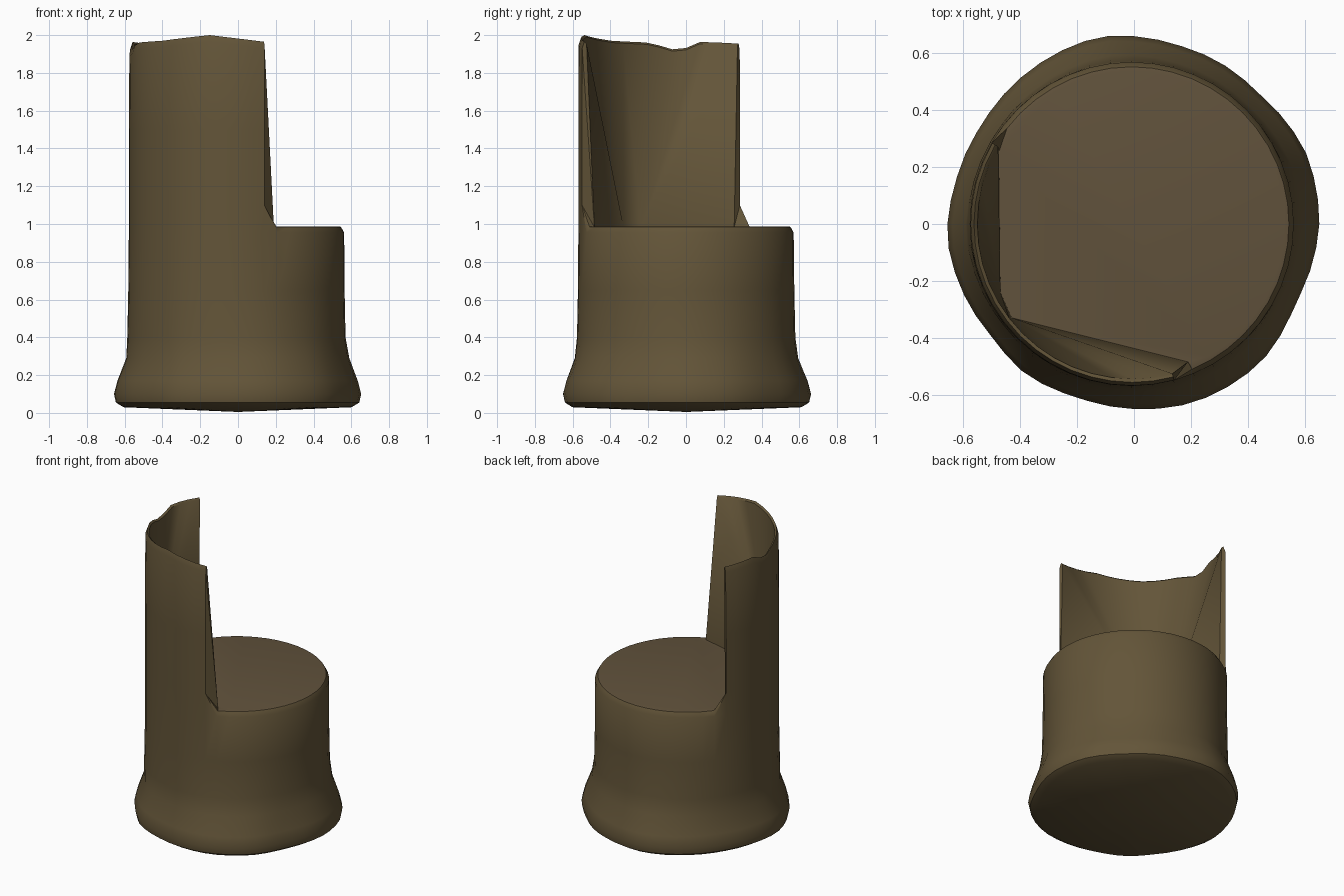
import bpy, bmesh, math

if "Cube" in bpy.data.objects:
    bpy.data.objects.remove(bpy.data.objects["Cube"])

N = 48
FIRST, LAST = 20, 38          # columns that rise into the backrest
NEAR_A, NEAR_B = LAST + 1, FIRST - 1


def lerp_table(table, a):
    for (a0, v0), (a1, v1) in zip(table, table[1:]):
        if a0 <= a <= a1:
            return v0 + (v1 - v0) * (a - a0) / (a1 - a0)
    return table[-1][1]


# root flare radius by angle, and backrest top height by angle
FLARE = [(0, .652), (23, .655), (46, .635), (62, .644), (76, .648), (100, .67), (126, .652),
         (147, .64), (167, .645), (184, .66), (198, .651), (219, .638), (234, .652),
         (252, .642), (272, .652), (288, .662), (313, .66), (334, .633), (360, .652)]
CREST = [(150, 1.955), (172, 1.965), (184, 1.915), (200, 1.96), (225, 1.97),
         (255, 2.0), (285, 1.965)]


def ang(i):
    return (i % N) * 360 / N


def polar(i, r, z, dx=0.0):
    a = math.radians(ang(i))
    return (r * math.cos(a) + dx, r * math.sin(a), z)


def material(name, color):
    m = bpy.data.materials.new(name)
    m.diffuse_color = color
    m.use_nodes = True
    m.node_tree.nodes["Principled BSDF"].inputs["Base Color"].default_value = m.diffuse_color
    return m


def finish(bm, name, mat):
    bmesh.ops.recalc_face_normals(bm, faces=bm.faces)
    me = bpy.data.meshes.new(name)
    bm.to_mesh(me)
    bm.free()
    ob = bpy.data.objects.new(name, me)
    bpy.context.collection.objects.link(ob)
    me.materials.append(mat)
    bpy.ops.object.select_all(action='DESELECT')
    ob.select_set(True)
    bpy.context.view_layer.objects.active = ob
    bpy.ops.object.shade_smooth_by_angle(angle=math.radians(40))
    return ob


bark = material("bark", (0.125, 0.09, 0.04, 1))
wood = material("cut_wood", (0.12, 0.085, 0.045, 1))

# stump wall: rings of (z, radius, share of the irregular flare)
bm = bmesh.new()
RINGS = [(.03, .60, 1), (.055, .64, 1), (.10, .65, 1), (.17, .632, 1), (.29, .588, .6),
         (.40, .577, .2), (.65, .572, .15), (.955, .570, 0), (.985, .553, 0)]
rings = []
for z, r, w in RINGS:
    rings.append([bm.verts.new(polar(i, r * (1 + w * (lerp_table(FLARE, ang(i)) / .65 - 1)), z,
                                     -.008 if z > .3 else 0)) for i in range(N)])
for k, (lo, hi) in enumerate(zip(rings, rings[1:])):
    for i in range(N):
        j = (i + 1) % N
        if k == len(rings) - 2 and NEAR_B <= i <= LAST:
            continue              # backrest replaces the rim here
        bm.faces.new((lo[i], lo[j], hi[j], hi[i]))

# underside
centre = bm.verts.new((0, 0, .005))
for i in range(N):
    bm.faces.new((rings[0][(i + 1) % N], rings[0][i], centre))

# backrest outer face and thin top edge
wall, rim = rings[-2], rings[-1]
cols = range(FIRST, LAST + 1)
levels = [{i: wall[i] for i in cols}]
for r, z in ((.570, 1.10), (.570, 1.5)):
    levels.append({i: bm.verts.new(polar(i, r, z, -.008)) for i in cols})
for r, dz in ((.569, -.035), (.557, 0), (.545, -.01)):
    levels.append({i: bm.verts.new(polar(i, r, lerp_table(CREST, ang(i)) + dz, -.006))
                   for i in cols})
for lo, hi in zip(levels, levels[1:]):
    for i in range(FIRST, LAST):
        bm.faces.new((lo[i], lo[i + 1], hi[i + 1], hi[i]))

# backrest inner face: two flat ends and a curved fan between them
SEAT_Z = .983
P = bm.verts.new((-.43, -.33, SEAT_Z))
Q = bm.verts.new((-.47, -.24, SEAT_Z))
A = bm.verts.new((.19, -.485, SEAT_Z))
B = bm.verts.new((-.475, .255, SEAT_Z))
top = levels[-1]
MID = 29
for i in range(FIRST, LAST):
    bm.faces.new((top[i], top[i + 1], Q if i < MID else P))
bm.faces.new((top[MID], Q, P))
bm.faces.new((top[LAST], P, A))
bm.faces.new((top[FIRST], B, Q))

# backrest side edges with the small fillets down to the rim
for end, near, foot in ((LAST, NEAR_A, A), (FIRST, NEAR_B, B)):
    bm.faces.new((wall[end], wall[near], levels[1][end]))
    bm.faces.new((wall[near], rim[near], levels[1][end]))
    bm.faces.new((rim[near], foot, levels[1][end]))
    for k in range(1, 5):
        bm.faces.new((levels[k][end], levels[k + 1][end], foot))
finish(bm, "stump_and_backrest", bark)

# seat: cut wood surface with a narrow raised edge
bm = bmesh.new()
free = list(range(NEAR_A, N + NEAR_B + 1))
outer = [bm.verts.new(polar(i, .553, .985, -.008)) for i in free]
inner = [bm.verts.new(polar(i, .538, .988, -.008)) for i in free]
for k in range(len(free) - 1):
    bm.faces.new((outer[k], outer[k + 1], inner[k + 1], inner[k]))
feet = [bm.verts.new((x, y, .985)) for x, y in
        ((-.475, .255), (-.47, -.24), (-.43, -.33), (.19, -.485))]
bm.faces.new(inner + feet)
bm.faces.new((outer[-1], feet[0], inner[-1]))
bm.faces.new((outer[0], inner[0], feet[-1]))
finish(bm, "seat", wood)
